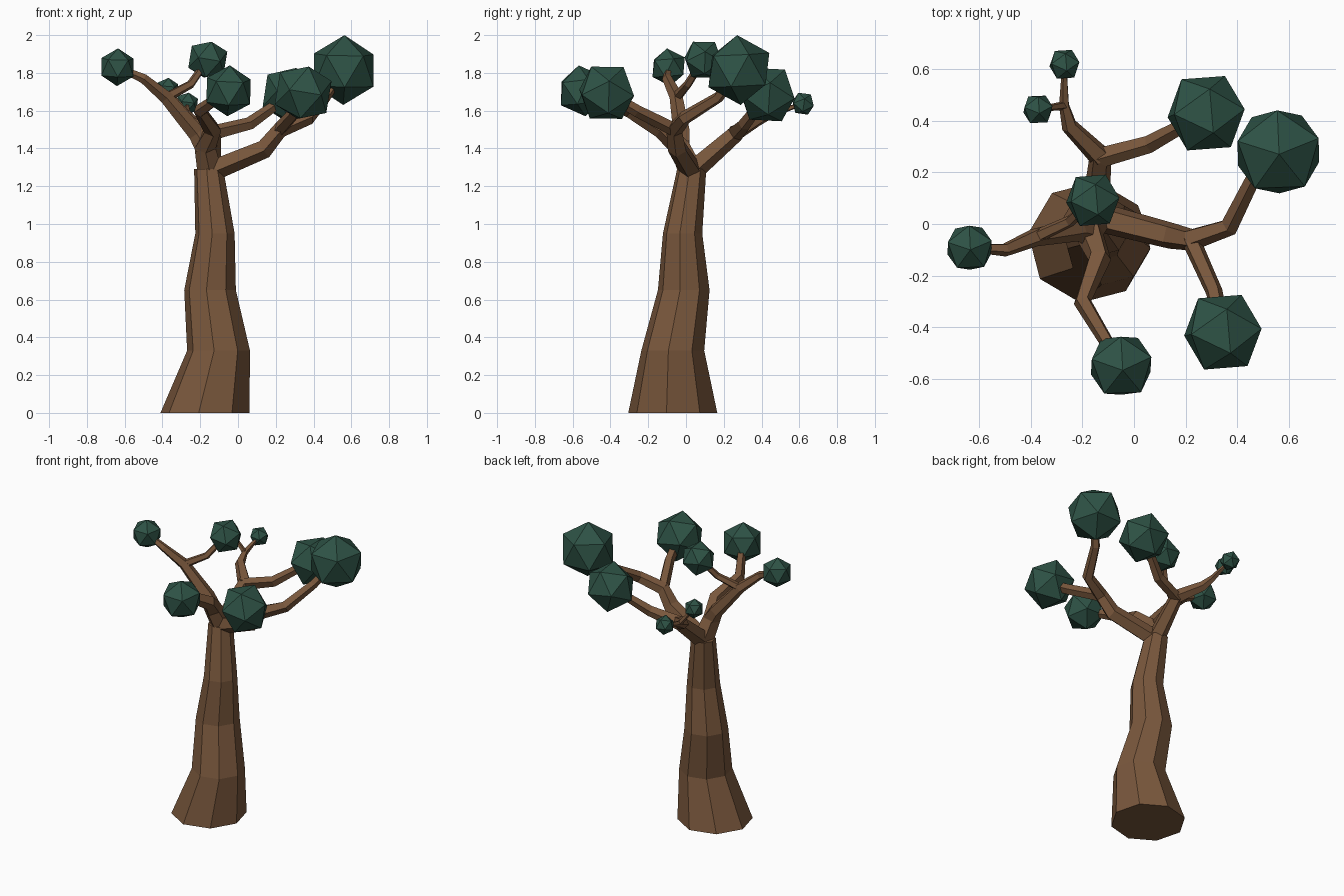
import bpy, bmesh, math
from mathutils import Vector, Euler

if "Cube" in bpy.data.objects:
    bpy.data.objects.remove(bpy.data.objects["Cube"])


def material(name, rgb):
    m = bpy.data.materials.new(name)
    m.diffuse_color = (*rgb, 1)
    m.use_nodes = True
    m.node_tree.nodes["Principled BSDF"].inputs["Base Color"].default_value = m.diffuse_color
    return m


bark = material("bark", (0.19, 0.095, 0.045))
leaf = material("leaf", (0.027, 0.085, 0.06))


def make_object(name, bm, mat):
    bmesh.ops.recalc_face_normals(bm, faces=bm.faces)
    me = bpy.data.meshes.new(name)
    bm.to_mesh(me)
    bm.free()
    me.materials.append(mat)
    ob = bpy.data.objects.new(name, me)
    bpy.context.collection.objects.link(ob)
    return ob


def tube(name, pos, radii, sides, level=False, turn=0.0):
    """Tapered tube along points; level keeps every ring horizontal."""
    bm = bmesh.new()
    rings, side = [], Vector((1, 0, 0)) if level else Vector((0, 0, 1))
    for k, p in enumerate(pos):
        t = (pos[min(k + 1, len(pos) - 1)] - pos[max(k - 1, 0)]).normalized()
        if level:
            t = Vector((0, 0, 1))
        elif k == 0 and abs(t.z) > 0.8:
            side = Vector((0, 1, 0))
        side = (side - t * side.dot(t)).normalized()
        up = t.cross(side)
        angles = [2 * math.pi * i / sides + turn for i in range(sides)]
        rings.append([bm.verts.new(p + (side * math.cos(a) + up * math.sin(a)) * radii[k])
                      for a in angles])
    for a, b in zip(rings, rings[1:]):
        for i in range(sides):
            j = (i + 1) % sides
            bm.faces.new((a[i], a[j], b[j], b[i]))
    bm.faces.new(rings[0])
    bm.faces.new(rings[-1])
    make_object(name, bm, bark)


def limb(name, start, path, r0, r1, clump, tilt=0):
    """Branch from start through path, ending in an icosahedron of foliage."""
    pos = [Vector(start)] + [Vector(p) for p in path]
    last = len(pos) - 1
    tube(name + "_branch", pos, [r0 + (r1 - r0) * k / last for k in range(last + 1)],
         5, turn=math.pi / 5)
    bm = bmesh.new()
    bmesh.ops.create_icosphere(bm, subdivisions=1, radius=clump)
    ob = make_object(name + "_foliage", bm, leaf)
    ob.location = pos[-1]
    ob.rotation_euler = Euler((math.radians(tilt), 0, math.radians(20)))
    return pos


# Trunk
trunk = [(-0.175, -0.07, 0), (-0.103, -0.07, 0.33), (-0.148, -0.012, 0.65),
         (-0.122, -0.018, 0.95), (-0.155, 0.03, 1.29)]
tube("trunk", [Vector(p) for p in trunk], [0.238, 0.168, 0.138, 0.105, 0.078],
     8, level=True, turn=math.radians(-8))

# Main limbs leave the fork; smaller ones leave a bend of their parent
fork = (-0.15, 0.03, 1.28)
right = limb("right", fork, [(0.14, -0.045, 1.40), (0.22, -0.06, 1.50), (0.37, -0.01, 1.56),
                             (0.46, 0.17, 1.67), (0.56, 0.28, 1.815)], 0.06, 0.023, 0.185, 3)
limb("right_front", right[2], [(0.31, -0.26, 1.60), (0.345, -0.42, 1.695)],
     0.038, 0.03, 0.163, 32)

back = limb("back", fork, [(-0.13, 0.26, 1.48), (0.06, 0.31, 1.53), (0.28, 0.43, 1.685)],
            0.06, 0.024, 0.163, 30)
back_left = limb("back_left", back[1], [(-0.25, 0.38, 1.55), (-0.27, 0.46, 1.585),
                                        (-0.27, 0.62, 1.637)], 0.045, 0.009, 0.064, 25)
limb("back_left_twig", back_left[2], [(-0.373, 0.445, 1.712)], 0.018, 0.01, 0.064, 15)

front = limb("front", fork, [(-0.175, -0.03, 1.41), (-0.135, -0.13, 1.50), (-0.20, -0.30, 1.60),
                             (-0.05, -0.55, 1.705)], 0.07, 0.025, 0.136, 8)
left = limb("left", front[1], [(-0.22, -0.02, 1.48), (-0.38, -0.05, 1.67), (-0.50, -0.10, 1.77),
                               (-0.638, -0.092, 1.83)], 0.058, 0.016, 0.1, 5)
limb("centre", left[2], [(-0.25, 0.01, 1.74), (-0.16, 0.092, 1.87)], 0.028, 0.018, 0.112, 32)
